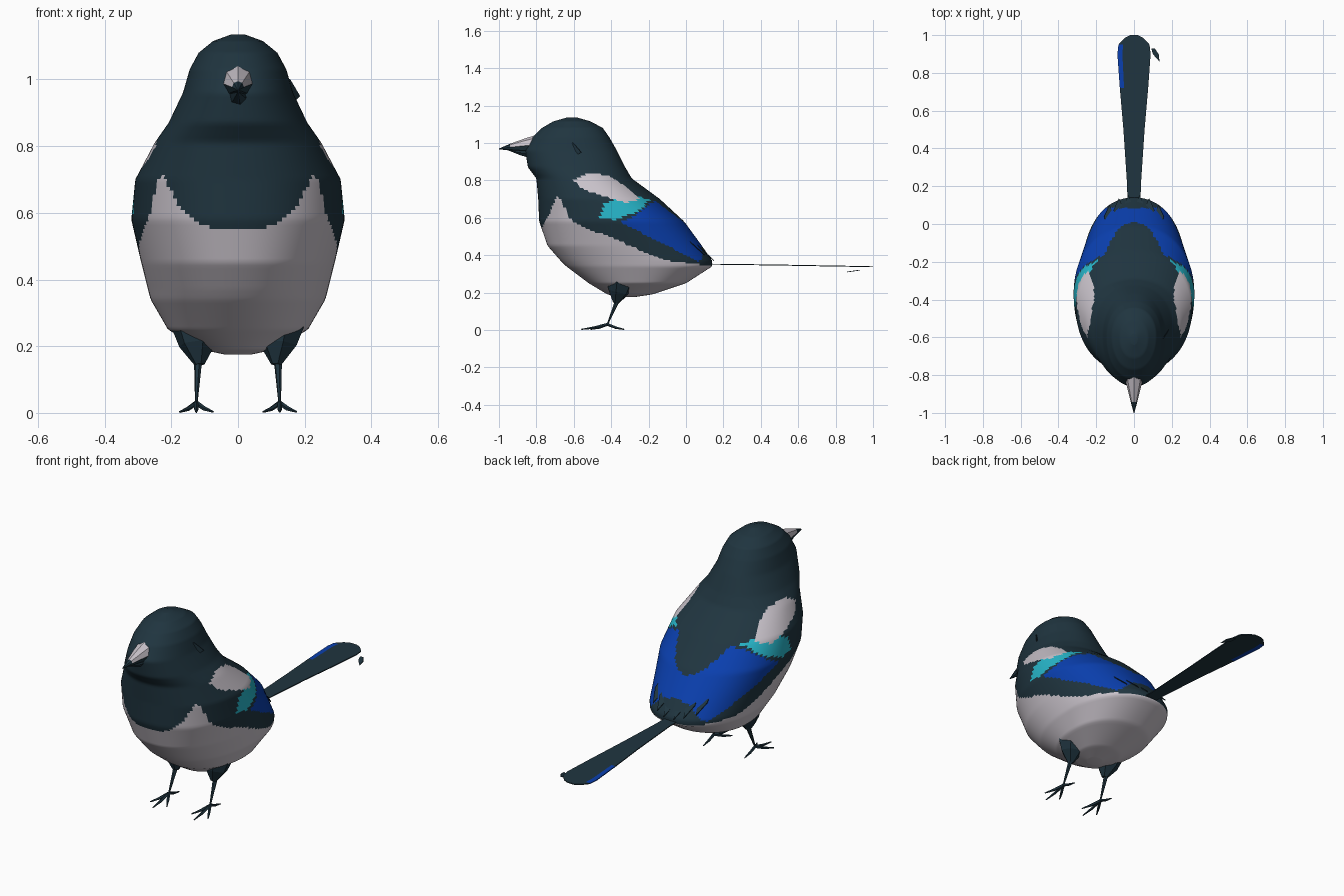
import bpy, bmesh, math
from mathutils import Vector

cube = bpy.data.objects.get("Cube")
if cube:
    bpy.data.objects.remove(cube, do_unlink=True)


def material(name, rgb):
    m = bpy.data.materials.new(name)
    m.use_nodes = True
    m.diffuse_color = (*rgb, 1)
    bsdf = m.node_tree.nodes["Principled BSDF"]
    bsdf.inputs["Base Color"].default_value = (*rgb, 1)
    bsdf.inputs["Roughness"].default_value = 0.8
    return m


MATS = [material("dark_slate", (0.014, 0.035, 0.050)),
        material("pale_grey", (0.58, 0.54, 0.59)),
        material("deep_blue", (0.003, 0.050, 0.43)),
        material("turquoise", (0.02, 0.46, 0.58))]
DARK, PALE, BLUE, TEAL = range(4)


def finish(name, bm, rule=lambda c: DARK, angle=None):
    """Turn a bmesh into an object, colouring each face by its centre."""
    bmesh.ops.recalc_face_normals(bm, faces=bm.faces)
    for f in bm.faces:
        f.material_index = rule(f.calc_center_median())
    mesh = bpy.data.meshes.new(name)
    bm.to_mesh(mesh)
    bm.free()
    for m in MATS:
        mesh.materials.append(m)
    ob = bpy.data.objects.new(name, mesh)
    bpy.context.collection.objects.link(ob)
    if angle:
        bpy.ops.object.select_all(action='DESELECT')
        ob.select_set(True)
        bpy.context.view_layer.objects.active = ob
        bpy.ops.object.shade_smooth_by_angle(angle=math.radians(angle))
    return ob


def loft(bm, rings):
    """Skin closed rings of points and cap both ends."""
    loops = [[bm.verts.new(p) for p in r] for r in rings]
    n = len(loops[0])
    for a, b in zip(loops, loops[1:]):
        for i in range(n):
            j = (i + 1) % n
            bm.faces.new((a[i], a[j], b[j], b[i]))
    bm.faces.new(loops[0])
    bm.faces.new(loops[-1])


def tube(bm, path, sides=6):
    """Tapered tube through (point, radius) stations."""
    axis = (Vector(path[-1][0]) - Vector(path[0][0])).normalized()
    u = axis.orthogonal().normalized()
    v = axis.cross(u)
    angles = [math.tau * i / sides for i in range(sides)]
    loft(bm, [[Vector(p) + r * (u * math.cos(a) + v * math.sin(a)) for a in angles]
              for p, r in path])


def plate(bm, base, tip, side, width, thick=0.004):
    """Thin pointed feather from base to tip, spread along side."""
    base, tip, side = Vector(base), Vector(tip), Vector(side)
    mid = base.lerp(tip, 0.45)
    up = (tip - base).cross(side).normalized() * thick / 2
    outline = [base - side * width * 0.3, mid - side * width * 0.5, tip,
               mid + side * width * 0.5, base + side * width * 0.3]
    loft(bm, [[p + up for p in outline], [p - up for p in outline]])


def lerp_table(table, t):
    """Linear lookup in rows whose first entry is the key."""
    if t <= table[0][0]:
        return table[0][1:]
    for a, b in zip(table, table[1:]):
        if t <= b[0]:
            k = (t - a[0]) / (b[0] - a[0])
            return tuple(p + (q - p) * k for p, q in zip(a[1:], b[1:]))
    return table[-1][1:]


def inside(poly, y, z):
    hit = False
    for (y0, z0), (y1, z1) in zip(poly, poly[1:] + poly[:1]):
        if (z0 > z) != (z1 > z) and y < y0 + (z - z0) * (y1 - y0) / (z1 - z0):
            hit = not hit
    return hit


# Body and head: horizontal slices as height, front y, back y, half width
SLICES = [(0.175, -0.36, -0.28, 0.04), (0.19, -0.42, -0.18, 0.11),
          (0.25, -0.52, 0.00, 0.21), (0.34, -0.64, 0.14, 0.262),
          (0.37, -0.67, 0.14, 0.27), (0.45, -0.74, 0.085, 0.29),
          (0.58, -0.785, -0.01, 0.32), (0.70, -0.79, -0.14, 0.308),
          (0.81, -0.80, -0.29, 0.25), (0.87, -0.845, -0.325, 0.208),
          (0.96, -0.86, -0.37, 0.165), (1.03, -0.82, -0.41, 0.145),
          (1.08, -0.77, -0.445, 0.118), (1.115, -0.71, -0.51, 0.075),
          (1.135, -0.64, -0.58, 0.02)]
# Upper limit of the pale belly along the body
BELLY = [(-0.80, 0.52), (-0.76, 0.56), (-0.73, 0.62), (-0.69, 0.72), (-0.66, 0.68),
         (-0.61, 0.58), (-0.5, 0.53), (-0.38, 0.49), (-0.28, 0.44), (-0.1, 0.37), (0.15, 0.34)]
SHOULDER = [(-0.6, 0.80), (-0.52, 0.84), (-0.42, 0.825), (-0.33, 0.775), (-0.25, 0.70),
            (-0.32, 0.68), (-0.45, 0.72), (-0.55, 0.75)]
BAR = [(-0.46, 0.595), (-0.44, 0.67), (-0.36, 0.71), (-0.30, 0.69), (-0.25, 0.71),
       (-0.19, 0.70), (-0.25, 0.635), (-0.38, 0.59)]
WING = [(-0.35, 0.575), (-0.27, 0.615), (-0.19, 0.68), (-0.1, 0.70), (0.15, 0.50),
        (0.12, 0.38), (0.06, 0.365), (-0.1, 0.45)]


def plumage(c):
    mantle = (c.x / 0.19) ** 2 + ((c.y + 0.4) / 0.41) ** 2 < 1
    if c.z < lerp_table(BELLY, c.y)[0]:
        return PALE
    if abs(c.x) > 0.19 and inside(SHOULDER, c.y, c.z):
        return PALE
    if not mantle and inside(BAR, c.y, c.z):
        return TEAL
    if not mantle and c.y < 0.085 and inside(WING, c.y, c.z):
        return BLUE
    return DARK


bm = bmesh.new()
rings, rows, sides = [], 130, 128
for r in range(rows + 1):
    # rows bunch up towards both ends
    t = 0.5 - 0.5 * math.cos(math.pi * r / rows)
    z = SLICES[0][0] + t * (SLICES[-1][0] - SLICES[0][0])
    front, back, w = lerp_table(SLICES, z)
    widest = front + (back - front) * 0.54
    ring = []
    for i in range(sides):
        a = math.tau * i / sides
        s, c = math.sin(a), math.cos(a)
        depth = (back - widest) if s > 0 else (widest - front)
        ring.append((w * math.copysign(abs(c) ** 0.92, c),
                     widest + depth * math.copysign(abs(s) ** 0.95, s), z))
    rings.append(ring)
loft(bm, rings)
finish("body", bm, plumage, 40)

# Beak: two tapered halves, the upper one pale on top
bm = bmesh.new()
tube(bm, [((0, -0.80, 0.99), 0.052), ((0, -0.86, 0.985), 0.038),
          ((0, -0.94, 0.977), 0.018), ((0, -1.0, 0.968), 0.002)], 8)
finish("upper_beak", bm, lambda c: PALE if c.y > -0.95 and c.z > 0.972 else DARK, 40)
bm = bmesh.new()
tube(bm, [((0, -0.82, 0.95), 0.035), ((0, -0.88, 0.952), 0.02), ((0, -0.95, 0.962), 0.002)])
finish("lower_beak", bm)

# Tail: thin blade that widens to a rounded end, blue along its right edge
TAIL = [(0.08, 0.035, 0.352), (0.2, 0.036, 0.351), (0.5, 0.056, 0.347), (0.72, 0.075, 0.343),
        (0.9, 0.088, 0.34), (0.95, 0.082, 0.339), (0.985, 0.05, 0.338), (1.0, 0.02, 0.338)]
bm = bmesh.new()
grid = [[bm.verts.new((w * k, y, z)) for k in (-1, -0.7, 0, 0.7, 1)] for y, w, z in TAIL]
for a, b in zip(grid, grid[1:]):
    for i in range(4):
        bm.faces.new((a[i], a[i + 1], b[i + 1], b[i]))
tail = finish("tail", bm, lambda c: BLUE if c.x < -0.05 and 0.7 < c.y < 0.95 else DARK)
solid = tail.modifiers.new("thickness", 'SOLIDIFY')
solid.thickness = 0.005
solid.offset = 0
bm = bmesh.new()
plate(bm, (0.10, 0.93, 0.32), (0.135, 0.86, 0.31), (1, 0, 0), 0.03)
finish("loose_tail_feather", bm)

# Raised tuft on the left cheek
bm = bmesh.new()
plate(bm, (0.13, -0.64, 0.97), (0.185, -0.56, 0.95), (0, 0, 1), 0.08)
finish("left_cheek_tuft", bm)

for side, s in (("left", 1), ("right", -1)):
    # Folded wing tips lying close to the rump
    bm = bmesh.new()
    for x, y, z in ((0.03, 0.15, 0.37), (0.08, 0.135, 0.385), (0.13, 0.10, 0.40)):
        plate(bm, (s * x, y - 0.11, z + 0.10), (s * x, y, z), (1, 0, 0), 0.055)
    finish(side + "_wing_tips", bm)
    # Feathered thigh and thin shank
    bm = bmesh.new()
    tube(bm, [((s * 0.125, -0.35, 0.26), 0.075), ((s * 0.12, -0.36, 0.205), 0.058),
              ((s * 0.115, -0.375, 0.145), 0.016)])
    finish(side + "_thigh", bm)
    bm = bmesh.new()
    tube(bm, [((s * 0.12, -0.37, 0.15), 0.012), ((s * 0.125, -0.42, 0.03), 0.004)])
    finish(side + "_shank", bm)
    # Foot: three toes forward, one back
    bm = bmesh.new()
    for dx, dy in ((-0.05, -0.09), (0, -0.14), (0.05, -0.09), (0, 0.09)):
        ankle = Vector((s * 0.125, -0.42, 0.03))
        toe = Vector((s * 0.125 + dx, -0.42 + dy, 0.003))
        tube(bm, [(ankle, 0.008), (ankle.lerp(toe, 0.5) - Vector((0, 0, 0.004)), 0.007),
                  (toe, 0.003)], 5)
    finish(side + "_foot", bm)
